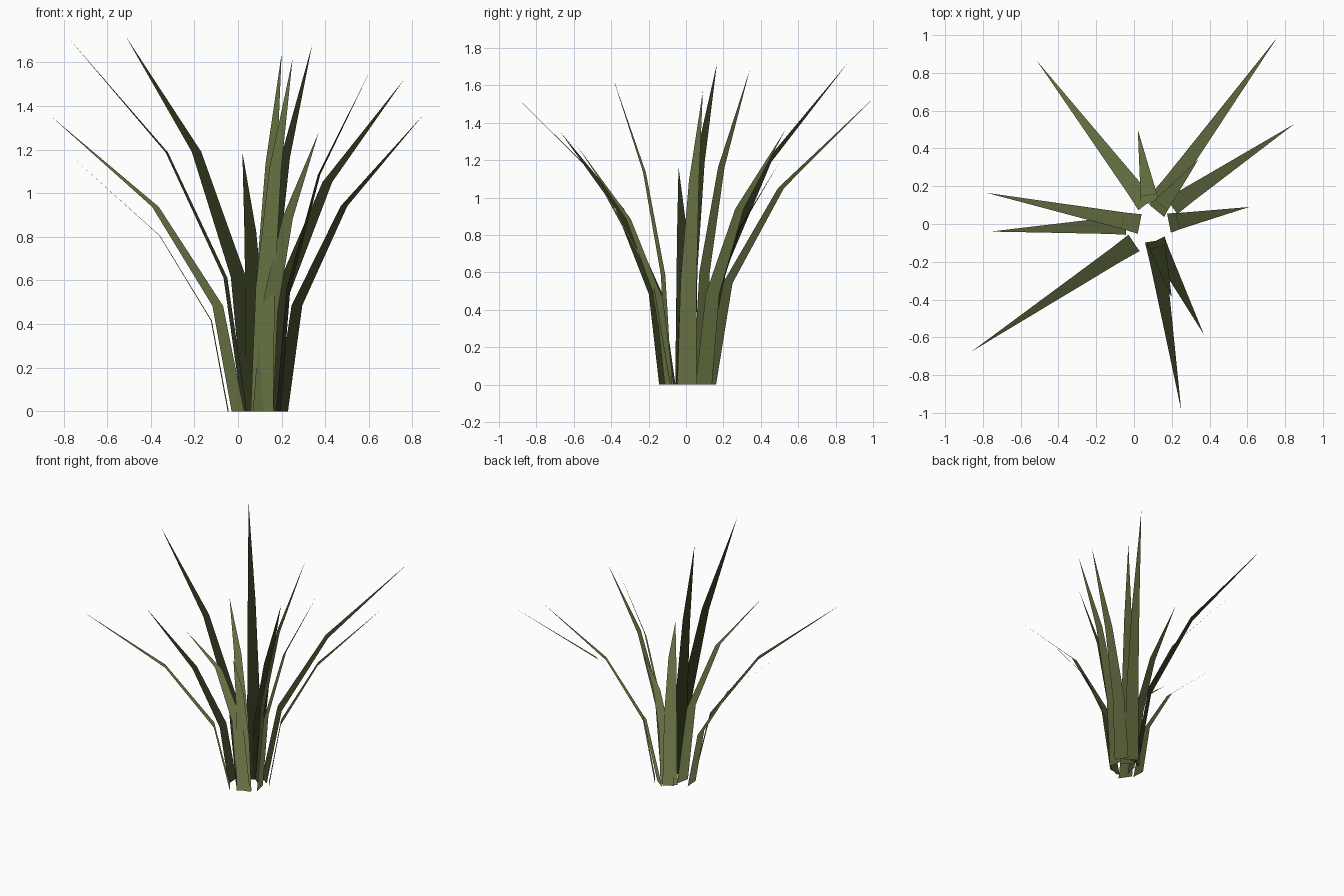
import bpy
from mathutils import Vector

cube = bpy.data.objects.get("Cube")
if cube:
    bpy.data.objects.remove(cube)

# Single olive leaf colour
olive = bpy.data.materials.new("olive_leaf")
olive.use_nodes = True
colour = (0.12, 0.15, 0.05, 1.0)
olive.diffuse_color = colour
bsdf = olive.node_tree.nodes["Principled BSDF"]
bsdf.inputs["Base Color"].default_value = colour
bsdf.inputs["Roughness"].default_value = 0.9

# Shared bend of every blade: (outward fraction, height fraction, width)
BEND = [(0, 0, 0.105), (0.108, 0.357, 0.088), (0.44, 0.692, 0.055)]


def make_blade(name, root, tip):
    """Flat strip that arches outward from its root and narrows to a point."""
    root, tip = Vector((*root, 0)), Vector(tip)
    reach = Vector((tip.x - root.x, tip.y - root.y, 0))
    out = reach.normalized()
    side = out.cross(Vector((0, 0, 1)))
    verts = []
    for along, up, width in BEND:
        centre = root + reach * along + Vector((0, 0, tip.z * up))
        verts += [centre - side * width / 2, centre + side * width / 2]
    verts.append(tip)
    faces = [(i, i + 2, i + 3, i + 1) for i in (0, 2)] + [(4, 6, 5)]
    mesh = bpy.data.meshes.new(name)
    mesh.from_pydata(verts, [], faces)
    mesh.materials.append(olive)
    # Foliage normals: lean outward and upward for soft, even leaves
    mesh.shade_smooth()
    normal = (out + Vector((0, 0, 1))).normalized()
    mesh.normals_split_custom_set_from_vertices([normal] * len(verts))
    bpy.context.collection.objects.link(bpy.data.objects.new(name, mesh))


# Root (x, y) and tip (x, y, z) of each blade around the clump
BLADES = {
    "back_left_long_blade": ((0.135, 0.13), (0.76, 0.99, 1.52)),
    "back_left_low_blade": ((0.2, 0.095), (0.85, 0.53, 1.36)),
    "back_left_upright_blade": ((0.12, 0.07), (0.34, 0.34, 1.68)),
    "left_blade": ((0.185, 0.005), (0.61, 0.09, 1.57)),
    "back_short_blade": ((0.085, 0.11), (0.02, 0.5, 1.19)),
    "back_right_blade": ((0.065, 0.105), (-0.515, 0.865, 1.72)),
    "right_tall_blade": ((0.03, 0.0), (-0.78, 0.165, 1.715)),
    "right_short_blade": ((-0.045, -0.005), (-0.76, -0.04, 1.165)),
    "front_right_blade": ((0.0, -0.1), (-0.86, -0.675, 1.355)),
    "front_long_blade": ((0.11, -0.09), (0.25, -0.985, 1.615)),
    "front_upright_blade": ((0.115, -0.09), (0.2, -0.39, 1.64)),
    "front_left_short_blade": ((0.115, -0.09), (0.37, -0.585, 1.28)),
}
for blade_name, (root_point, tip_point) in BLADES.items():
    make_blade(blade_name, root_point, tip_point)
